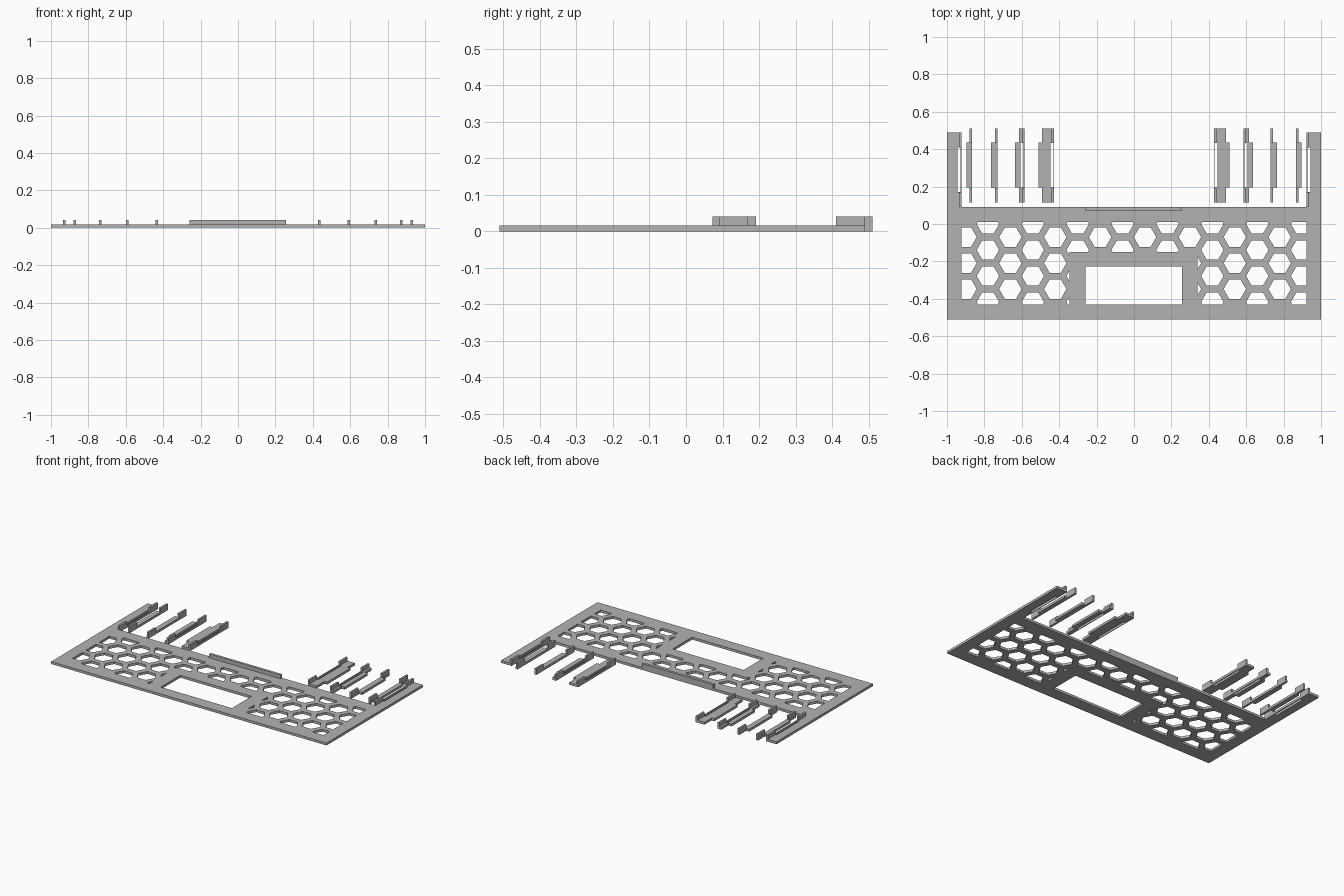
import bpy, bmesh, math

if "Cube" in bpy.data.objects:
    bpy.data.objects.remove(bpy.data.objects["Cube"], do_unlink=True)

THICK, TAB_TOP = 0.016, 0.041

grey = bpy.data.materials.new("matte grey")
grey.use_nodes = True
grey.diffuse_color = (0.45, 0.45, 0.45, 1)
grey.node_tree.nodes["Principled BSDF"].inputs["Base Color"].default_value = grey.diffuse_color


def prisms(name, outlines, z0, z1):
    """One object made of flat outlines extruded from z0 to z1."""
    bm = bmesh.new()
    for pts in outlines:
        face = bm.faces.new([bm.verts.new((x, y, z0)) for x, y in pts])
        up = bmesh.ops.extrude_face_region(bm, geom=[face])["geom"]
        bmesh.ops.translate(bm, vec=(0, 0, z1 - z0),
                            verts=[v for v in up if isinstance(v, bmesh.types.BMVert)])
    bmesh.ops.recalc_face_normals(bm, faces=bm.faces)
    mesh = bpy.data.meshes.new(name)
    bm.to_mesh(mesh)
    bm.free()
    mesh.materials.append(grey)
    obj = bpy.data.objects.new(name, mesh)
    bpy.context.collection.objects.link(obj)
    return obj


def rect(x0, x1, y0, y1):
    return [(x0, y0), (x1, y0), (x1, y1), (x0, y1)]


def boolean(obj, cutter, operation="DIFFERENCE"):
    """Apply a boolean and discard the cutter."""
    cutter.hide_render = True
    mod = obj.modifiers.new("cut", "BOOLEAN")
    mod.object, mod.operation, mod.solver = cutter, operation, "EXACT"
    bpy.context.view_layer.objects.active = obj
    bpy.ops.object.modifier_apply(modifier=mod.name)
    bpy.data.objects.remove(cutter, do_unlink=True)


def mirrored(pts, side):
    return [(side * x, y) for x, y in pts]


# Base plate with two rear arms
half = [(1, -0.51), (1, 0.49), (0.923, 0.49), (0.923, 0.09)]
plate = prisms("base_plate", [half + mirrored(half, -1)[::-1]], 0, THICK)

# Honeycomb openings, trimmed to a border and to the window surround
cells = []
for k in range(-5, 11):
    x = -0.301 + 0.12 * k
    for row in range(4):
        y = 0.139 * (row - 3) - (0.07 if k % 2 else 0)
        cells.append([(x + 0.06 * math.cos(i * math.pi / 3),
                       y + 0.06 * math.sin(i * math.pi / 3)) for i in range(6)])
honeycomb = prisms("honeycomb_cutter", cells, -0.05, 0.05)
boolean(honeycomb, prisms("border", [rect(-0.922, 0.922, -0.43, 0.012)], -0.04, 0.04), "INTERSECT")
boolean(honeycomb, prisms("surround", [rect(-0.344, 0.34, -0.6, -0.15)], -0.06, 0.06))
boolean(plate, honeycomb)

# Window and the slots along the arms
slots = [mirrored(rect(0.927, 0.944, 0.17, 0.41), s) for s in (1, -1)]
boolean(plate, prisms("openings", [rect(-0.26, 0.257, -0.43, -0.227)] + slots, -0.05, 0.05))

# Raised rear lip
prisms("rear_lip", [rect(-0.26, 0.257, 0.073, 0.09)], THICK, TAB_TOP)

# Upright tabs on the arms
for s, side in ((1, "left"), (-1, "right")):
    prisms(side + "_arm_tabs", [mirrored(rect(0.923, 0.936, y, y + 0.078), s)
                                for y in (0.09, 0.41)], THICK, TAB_TOP)

# Loose clips: inner edge, stem edge, body edge, slotted or not
clips = [(0.427, 0.491, 0.511, True), (0.586, 0.614, 0.637, True),
         (0.73, 0.744, 0.765, False), (0.866, 0.88, 0.896, False)]
for number, (a, stem, body, slotted) in enumerate(clips, 1):
    for s, side in ((1, "left"), (-1, "right")):
        name = f"{side}_clip_{number}"
        outline = [(a, 0.115), (stem, 0.115), (stem, 0.195), (body, 0.195),
                   (body, 0.436), (stem, 0.436), (stem, 0.51), (a, 0.51)]
        base = prisms(name, [mirrored(outline, s)], 0, THICK)
        if slotted:
            slot = rect(a + 0.004, a + 0.02, 0.195, 0.436)
            boolean(base, prisms("slot", [mirrored(slot, s)], -0.05, 0.05))
        prisms(name + "_tabs", [mirrored(rect(a, a + 0.013, y, y + 0.076), s)
                                for y in (0.115, 0.434)], THICK, TAB_TOP)
